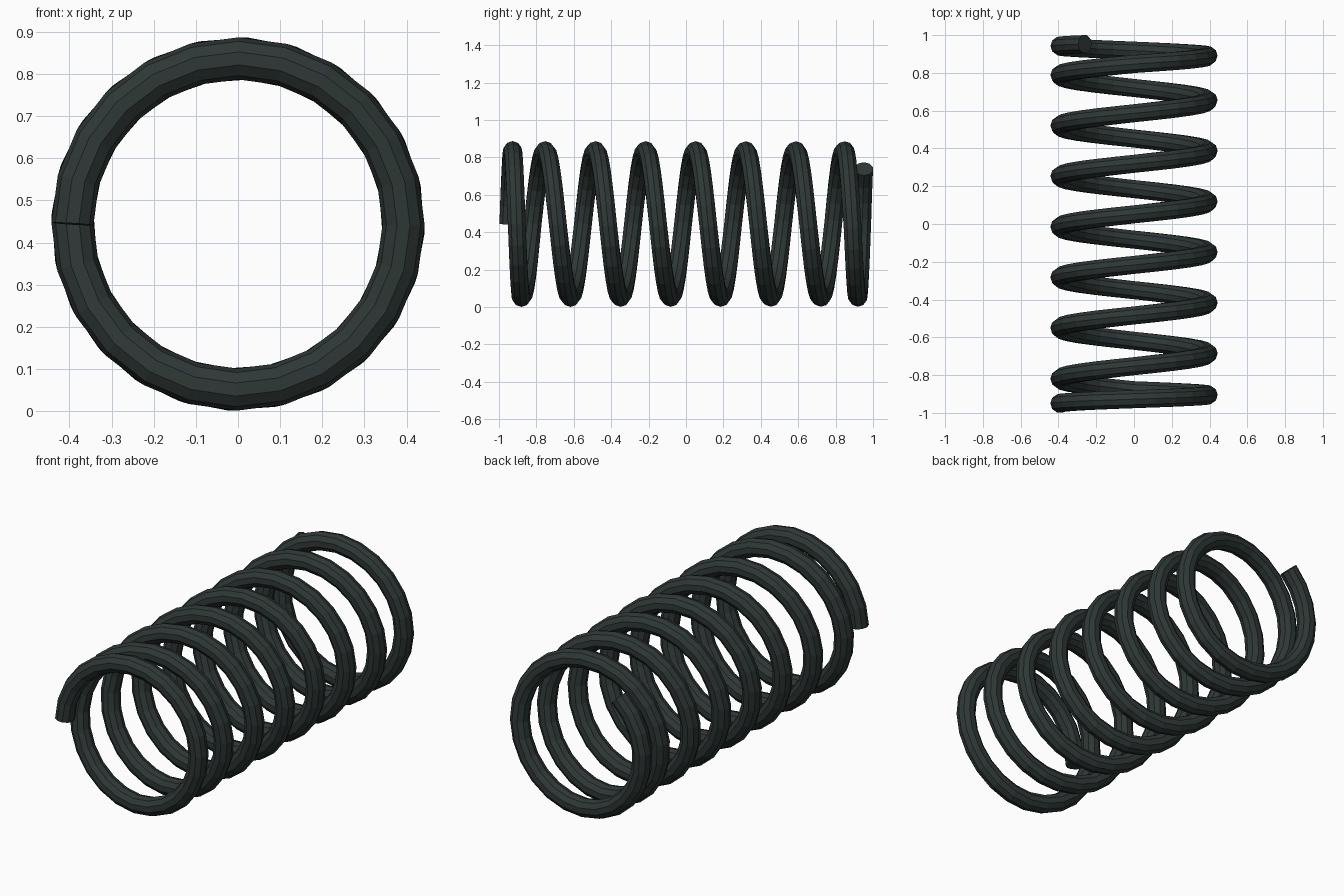
import bpy, bmesh, math
from mathutils import Vector

if "Cube" in bpy.data.objects:
    bpy.data.objects.remove(bpy.data.objects["Cube"])

COIL_R, WIRE_R, AXIS_Z = 0.393, 0.05, 0.444
STEPS, SIDES, TURNS = 24, 10, 8.135

# pitch profile: (turn, y); close end turns, evenly spaced middle
PITCH = [(0, -0.95), (0.5, -0.905), (0.75, -0.88), (1, -0.82), (2, -0.551),
         (7, 0.787), (7.25, 0.847), (7.5, 0.89), (7.75, 0.918), (8, 0.942), (TURNS, 0.952)]


def along(t):
    for (t0, y0), (t1, y1) in zip(PITCH, PITCH[1:]):
        if t <= t1:
            break
    return y0 + (y1 - y0) * (t - t0) / (t1 - t0)


def radial(t):
    a = 2 * math.pi * t
    return Vector((-math.cos(a), 0, math.sin(a)))


def point(t):
    return radial(t) * COIL_R + Vector((0, along(t), AXIS_Z))


# spring wire: round section swept along the coil
bm = bmesh.new()
rings = []
count = round(TURNS * STEPS)
for i in range(count + 1):
    t = TURNS * i / count
    tangent = (point(min(t + 0.02, TURNS)) - point(max(t - 0.02, 0))).normalized()
    side = tangent.cross(radial(t)).normalized()
    out = side.cross(tangent)
    ring = []
    for k in range(SIDES):
        a = 2 * math.pi * k / SIDES
        ring.append(bm.verts.new(point(t) + WIRE_R * (out * math.cos(a) + side * math.sin(a))))
    rings.append(ring)
for r0, r1 in zip(rings, rings[1:]):
    for k in range(SIDES):
        n = (k + 1) % SIDES
        bm.faces.new((r0[k], r0[n], r1[n], r1[k]))

# flat cut ends
bm.faces.new(rings[0])
bm.faces.new(rings[-1])
bmesh.ops.recalc_face_normals(bm, faces=bm.faces)

mesh = bpy.data.meshes.new("coil_spring")
bm.to_mesh(mesh)
bm.free()
steel = bpy.data.materials.new("dark grey steel")
steel.diffuse_color = (0.028, 0.039, 0.037, 1)
steel.use_nodes = True
steel.node_tree.nodes["Principled BSDF"].inputs["Base Color"].default_value = steel.diffuse_color
mesh.materials.append(steel)
bpy.context.collection.objects.link(bpy.data.objects.new("coil_spring", mesh))
